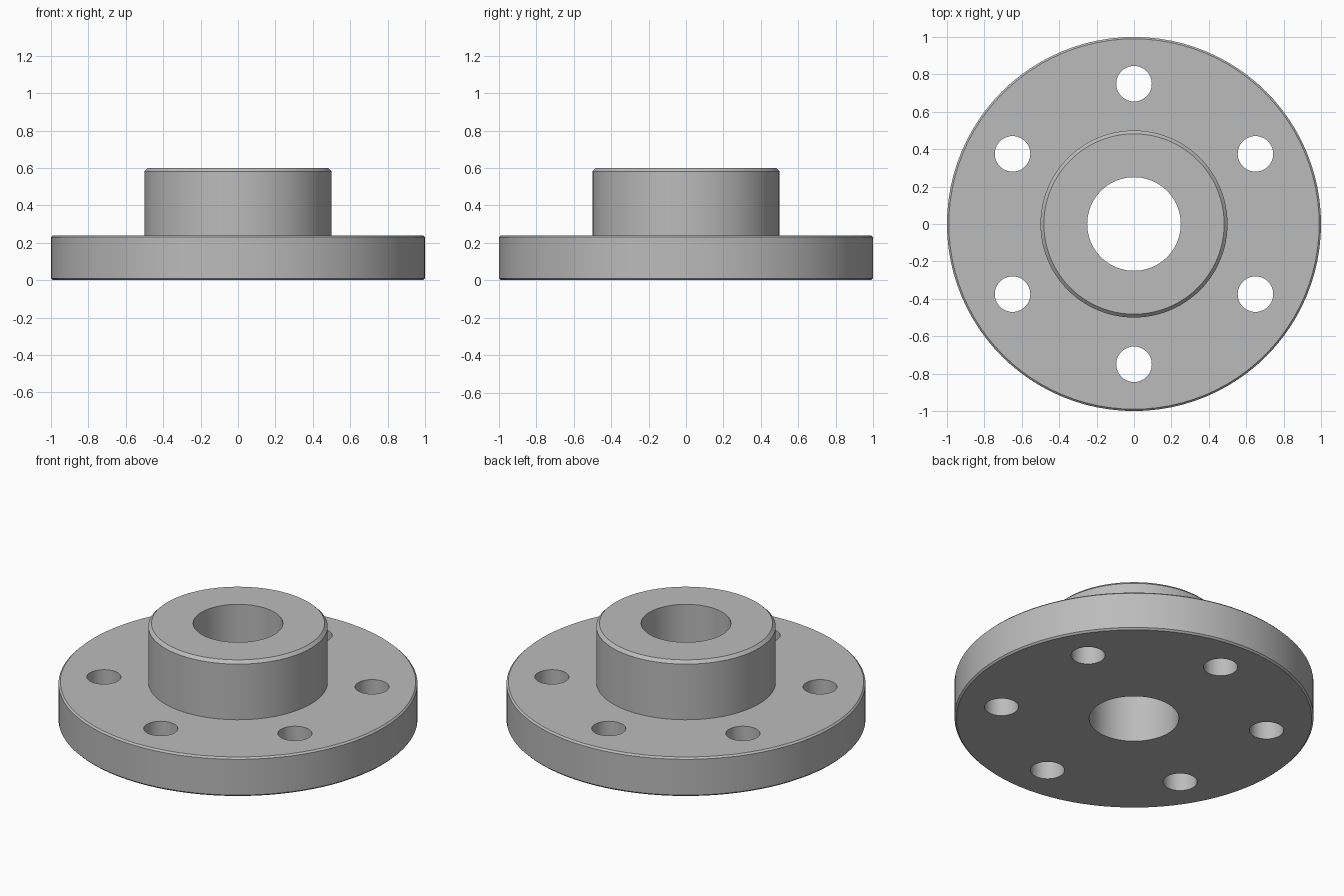
import bpy, bmesh, math
from mathutils import Matrix

cube = bpy.data.objects.get("Cube")
if cube:
    bpy.data.objects.remove(cube, do_unlink=True)

SEGMENTS = 96
FLANGE_R, FLANGE_H = 1.0, 0.24
HUB_R, HUB_H = 0.5, 0.6
BORE_R, BOLT_R, BOLT_CIRCLE, BOLTS = 0.25, 0.095, 0.75, 6
EDGE, HUB_EDGE = 0.01, 0.018

# Plain grey metal
GREY = (0.5, 0.5, 0.5, 1)
metal = bpy.data.materials.new("grey metal")
metal.use_nodes = True
metal.diffuse_color = GREY
metal.node_tree.nodes["Principled BSDF"].inputs["Base Color"].default_value = GREY


def add_object(name, bm):
    bmesh.ops.recalc_face_normals(bm, faces=bm.faces)
    mesh = bpy.data.meshes.new(name)
    bm.to_mesh(mesh)
    bm.free()
    mesh.materials.append(metal)
    obj = bpy.data.objects.new(name, mesh)
    bpy.context.collection.objects.link(obj)
    return obj


def revolve(name, profile):
    """Spin a closed (radius, height) profile around z."""
    bm = bmesh.new()
    verts = [bm.verts.new((r, 0, z)) for r, z in profile]
    edges = [bm.edges.new((v, verts[i - 1])) for i, v in enumerate(verts)]
    bmesh.ops.spin(bm, geom=verts + edges, cent=(0, 0, 0), axis=(0, 0, 1),
                   angle=math.tau, steps=SEGMENTS, use_merge=True)
    bmesh.ops.remove_doubles(bm, verts=bm.verts, dist=1e-5)
    return add_object(name, bm)


# Flange, hub and centre bore as one turned body with chamfered rims
flange = revolve("hub_flange", [
    (BORE_R, 0),
    (FLANGE_R - EDGE, 0),
    (FLANGE_R, EDGE),
    (FLANGE_R, FLANGE_H - EDGE),
    (FLANGE_R - EDGE, FLANGE_H),
    (HUB_R, FLANGE_H),
    (HUB_R, HUB_H - HUB_EDGE),
    (HUB_R - HUB_EDGE, HUB_H),
    (BORE_R, HUB_H),
])

# Ring of bolt hole cutters
bm = bmesh.new()
for i in range(BOLTS):
    angle = math.radians(30) + math.tau * i / BOLTS
    bmesh.ops.create_cone(
        bm, cap_ends=True, segments=48, radius1=BOLT_R, radius2=BOLT_R, depth=1,
        matrix=Matrix.Rotation(angle, 4, "Z") @ Matrix.Translation((BOLT_CIRCLE, 0, 0)))
cutter = add_object("bolt_hole_cutter", bm)
cutter.hide_render = True

# Drill the holes, then discard the cutter
drill = flange.modifiers.new("bolt holes", "BOOLEAN")
drill.operation = "DIFFERENCE"
drill.solver = "EXACT"
drill.object = cutter
bpy.ops.object.select_all(action="DESELECT")
flange.select_set(True)
bpy.context.view_layer.objects.active = flange
bpy.ops.object.modifier_apply(modifier=drill.name)
bpy.data.objects.remove(cutter, do_unlink=True)

bpy.ops.object.shade_smooth_by_angle(angle=math.radians(30))
